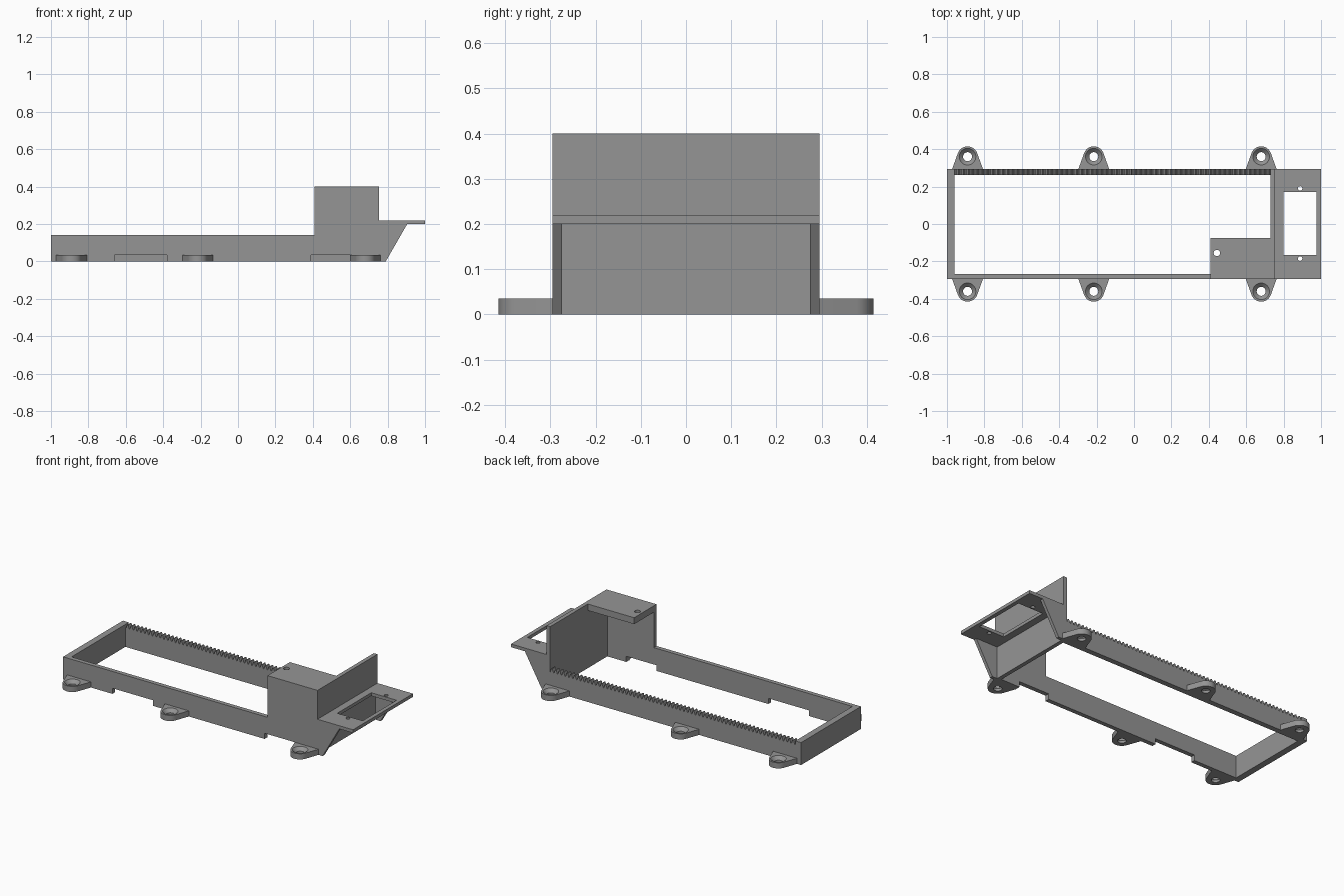
import bpy, bmesh, math
from mathutils import Matrix, Vector

if "Cube" in bpy.data.objects:
    bpy.data.objects.remove(bpy.data.objects["Cube"])

grey = bpy.data.materials.new("plain grey")
grey.diffuse_color = (0.3, 0.3, 0.3, 1)
grey.use_nodes = True
grey.node_tree.nodes["Principled BSDF"].inputs["Base Color"].default_value = grey.diffuse_color


def finish(bm, name):
    bmesh.ops.recalc_face_normals(bm, faces=bm.faces)
    me = bpy.data.meshes.new(name)
    bm.to_mesh(me)
    bm.free()
    me.materials.append(grey)
    ob = bpy.data.objects.new(name, me)
    bpy.context.collection.objects.link(ob)
    return ob


def prism(name, pts, axis, a, b):
    """Extrude a 2D outline: axis 'y' uses (x, z) points, axis 'z' uses (x, y)."""
    bm = bmesh.new()
    place = (lambda p, t: (p[0], t, p[1])) if axis == 'y' else (lambda p, t: (p[0], p[1], t))
    lo = [bm.verts.new(place(p, a)) for p in pts]
    hi = [bm.verts.new(place(p, b)) for p in pts]
    bm.faces.new(lo)
    bm.faces.new(hi)
    n = len(pts)
    for i in range(n):
        j = (i + 1) % n
        bm.faces.new((lo[i], lo[j], hi[j], hi[i]))
    return finish(bm, name)


def box(name, x0, x1, y0, y1, z0, z1):
    return prism(name, [(x0, y0), (x1, y0), (x1, y1), (x0, y1)], 'z', z0, z1)


def drill(c, axis, r1, r2, depth):
    """Round (or tapered) cutter centred on c."""
    bm = bmesh.new()
    bmesh.ops.create_cone(bm, cap_ends=True, segments=32, radius1=r1, radius2=r2, depth=depth)
    rot = Matrix.Rotation(math.pi / 2, 4, 'Y') if axis == 'x' else Matrix()
    bm.transform(Matrix.Translation(Vector(c)) @ rot)
    return finish(bm, "cutter")


def cut(ob, cutters):
    for c in cutters:
        m = ob.modifiers.new("cut", 'BOOLEAN')
        m.operation = 'DIFFERENCE'
        m.solver = 'EXACT'
        m.object = c
    bpy.context.view_layer.update()
    me = bpy.data.meshes.new_from_object(ob.evaluated_get(bpy.context.evaluated_depsgraph_get()))
    ob.modifiers.clear()
    ob.data = me
    for c in cutters:
        bpy.data.objects.remove(c)


W = 0.295     # half width of the frame
H = 0.14      # frame wall height
T = 0.035     # tab and notch height
TOP = 0.40    # tall end height

# Front wall: low run, tall end, sloped bracket and two notches underneath
prism("front_wall", [(-1, 0), (-0.66, 0), (-0.66, T), (-0.38, T), (-0.38, 0), (0.39, 0),
                     (0.39, T), (0.60, T), (0.60, 0), (0.755, 0), (0.755, TOP),
                     (0.41, TOP), (0.41, H), (-1, H)], 'y', -W, -0.268)

# Back wall with a toothed top edge
x0, x1, n = -0.96, 0.73, 64
pitch = (x1 - x0) / n
edge = []
for i in range(n):
    x = x0 + i * pitch
    edge += [(x, 0.118), (x + pitch * 0.15, 0.118), (x + pitch * 0.45, H), (x + pitch * 0.7, H)]
prism("toothed_back_wall", [(x1, 0)] + [(x0, 0)] + edge + [(x1, 0.118)], 'y', 0.262, W)

# Left end wall with a through hole and two shallow holes on the inside
left = box("left_wall", -1, -0.96, -W, W, 0, H)
cut(left, [drill((-0.98, -0.18, 0.08), 'x', 0.01, 0.01, 0.2),
           drill((-0.96, -0.23, 0.08), 'x', 0.016, 0.016, 0.05),
           drill((-0.96, 0.23, 0.08), 'x', 0.016, 0.016, 0.05)])

# Tall cross wall with two large and two small holes
cross = box("cross_wall", 0.73, 0.755, -W, W, 0, TOP)
cut(cross, [drill((0.74, s * y, z), 'x', r, r, 0.2)
            for s in (-1, 1) for y, z, r in ((0.124, 0.07, 0.03),)]
    + [drill((0.74, y, 0.08), 'x', 0.015, 0.015, 0.2) for y in (-0.228, 0.213)])

# Cover plate over the tall corner
cover = box("cover_plate", 0.41, 0.74, -W, -0.075, 0.36, TOP)
cut(cover, [drill((0.443, -0.155, 0.38), 'z', 0.017, 0.017, 0.2)])

# Shelf with a rectangular opening and two screw holes
shelf = box("shelf", 0.755, 1, -W, W, 0.2, 0.22)
cut(shelf, [box("cutter", 0.80, 0.975, -0.165, 0.17, 0.1, 0.3),
            drill((0.888, 0.19, 0.21), 'z', 0.012, 0.012, 0.2),
            drill((0.888, -0.185, 0.21), 'z', 0.012, 0.012, 0.2)])

for s, side in ((-1, "front"), (1, "back")):
    # Sloped brackets below the shelf
    prism(side + "_bracket", [(0.755, 0), (0.79, 0), (0.905, 0.2), (0.755, 0.2)],
          'y', s * W, s * 0.275)
    # Mounting tabs with countersunk holes
    for k, x in enumerate((-0.89, -0.215, 0.68)):
        arc = [(x + 0.055 * math.cos(math.radians(a)), s * (0.36 + 0.055 * math.sin(math.radians(a))))
               for a in range(20, 161, 7)]
        tab = prism(f"{side}_tab_{k + 1}", [(x + 0.082, s * W)] + arc + [(x - 0.082, s * W)], 'z', 0, T)
        cut(tab, [drill((x, s * 0.36, 0.02), 'z', 0.024, 0.024, 0.2),
                  drill((x, s * 0.36, 0.0255), 'z', 0.024, 0.0455, 0.021)])

# Smooth the round surfaces, keep corners sharp
for ob in bpy.context.scene.objects:
    ob.select_set(True)
    bpy.context.view_layer.objects.active = ob
bpy.ops.object.shade_smooth_by_angle(angle=math.radians(25))
